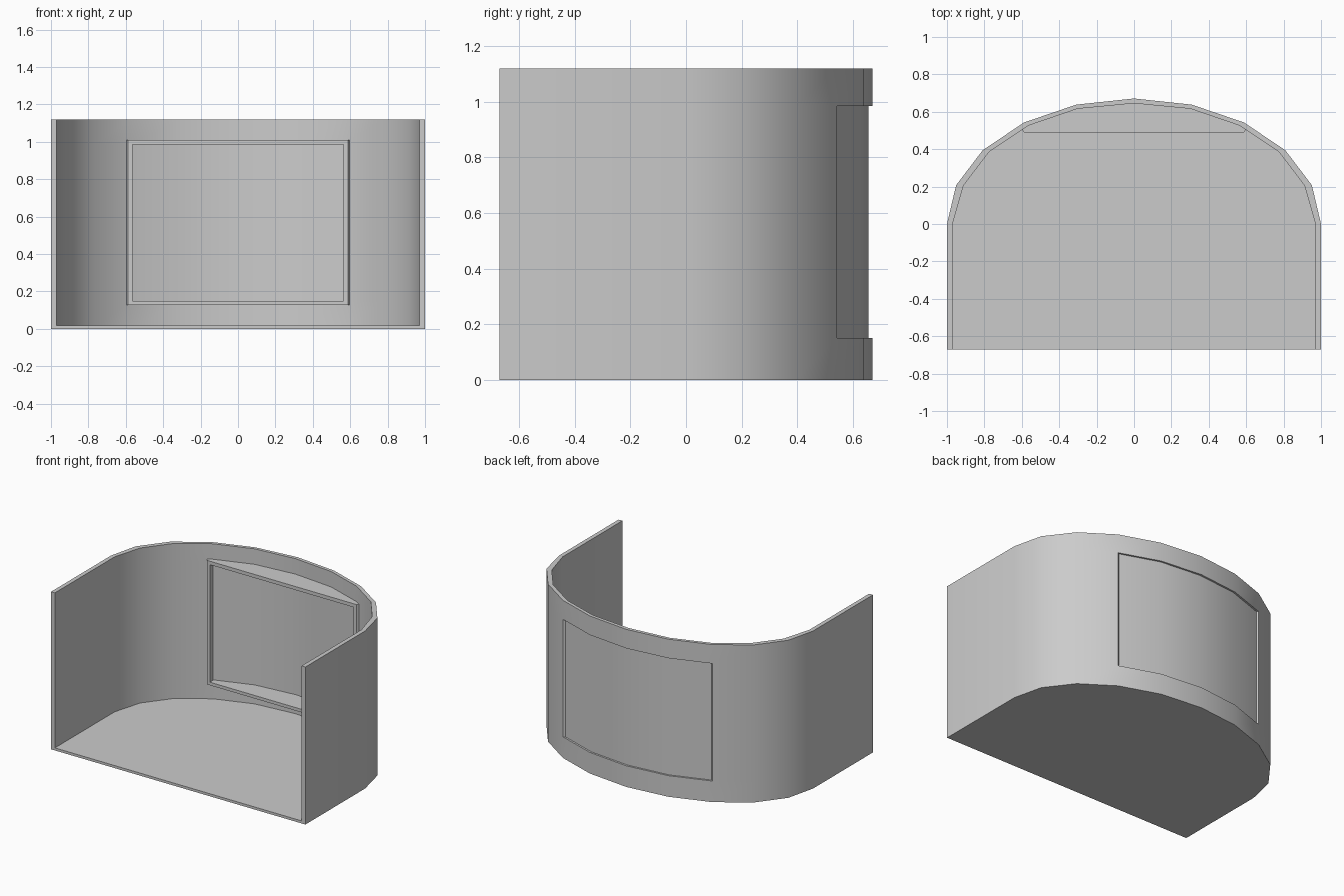
import bpy, bmesh, math

if "Cube" in bpy.data.objects:
    bpy.data.objects.remove(bpy.data.objects["Cube"])

H, B = 1.12, 0.671              # wall height, half depth
Z0, Z1 = 0.15, 0.985            # window opening heights


def finish(bm, name):
    bmesh.ops.recalc_face_normals(bm, faces=bm.faces)
    me = bpy.data.meshes.new(name)
    bm.to_mesh(me)
    bm.free()
    ob = bpy.data.objects.new(name, me)
    bpy.context.collection.objects.link(ob)
    bpy.ops.object.select_all(action='DESELECT')
    ob.select_set(True)
    bpy.context.view_layer.objects.active = ob
    bpy.ops.object.shade_smooth_by_angle(angle=math.radians(32))
    return ob


def shell(name, outer, inner, zs, hole=lambda i, j: False):
    """Thick curved sheet between two plan profiles, with optional missing cells."""
    bm = bmesh.new()
    grid = [[bm.verts.new((x, y, z)) for z in zs] for x, y in outer]
    back = {}
    for i, (x, y) in enumerate(inner):
        for j, z in enumerate(zs):
            back[grid[i][j]] = bm.verts.new((x, y, z))
    faces = [bm.faces.new((grid[i][j], grid[i + 1][j], grid[i + 1][j + 1], grid[i][j + 1]))
             for i in range(len(outer) - 1) for j in range(len(zs) - 1) if not hole(i, j)]
    rims = [tuple(e.verts) for e in bm.edges if e.is_boundary]
    for f in faces:
        bm.faces.new([back[v] for v in reversed(f.verts)])
    for a, b in rims:
        bm.faces.new((a, b, back[b], back[a]))
    return finish(bm, name)


def prism(name, pts, z0, z1):
    bm = bmesh.new()
    f = bm.faces.new([bm.verts.new((x, y, z0)) for x, y in pts])
    ext = bmesh.ops.extrude_face_region(bm, geom=[f], use_keep_orig=True)
    top = [v for v in ext['geom'] if isinstance(v, bmesh.types.BMVert)]
    bmesh.ops.translate(bm, verts=top, vec=(0, 0, z1 - z0))
    return finish(bm, name)


def mirrored(half):
    """Right half profile ending on x = 0, continued to the left."""
    return half + [(-x, y) for x, y in reversed(half[:-1])]


def blend(t):
    return [(a + (c - a) * t, b + (d - b) * t) for (a, b), (c, d) in zip(outer, inner)]


# Plan profiles: straight sides and a half ellipse of ten segments
outer = mirrored([(1, -B)] + [(math.cos(math.radians(18 * k)), B * math.sin(math.radians(18 * k)))
                              for k in range(5)] + [(0, B)])
inner = mirrored([(0.97, -B), (0.97, 0), (0.912, 0.205), (0.775, 0.385),
                  (0.565, 0.526), (0.302, 0.616), (0, 0.645)])

# Curved wall with a window opening over the four rear segments
shell("curved_wall", outer, inner, [0, Z0, Z1, H], lambda i, j: j == 1 and 4 <= i <= 7)

# Floor slab
prism("floor", inner, 0, 0.018)

# Curved window pane, set back from the outer face
shell("window_pane", blend(0.55)[4:9], blend(0.75)[4:9], [Z0, Z1])

# Window frame: flat front, curved back against the wall
sill = [(-0.598, 0.505), (-0.588, 0.49), (0.588, 0.49), (0.598, 0.505)] + inner[4:9]
prism("frame_bottom", sill, 0.128, Z0)
prism("frame_top", sill, Z1, 1.01)
for side, s in (("right", 1), ("left", -1)):
    prism("frame_" + side, [(s * x, y) for x, y in
          [(0.565, 0.49), (0.588, 0.49), (0.598, 0.505), (0.565, 0.526)]], Z0, Z1)
